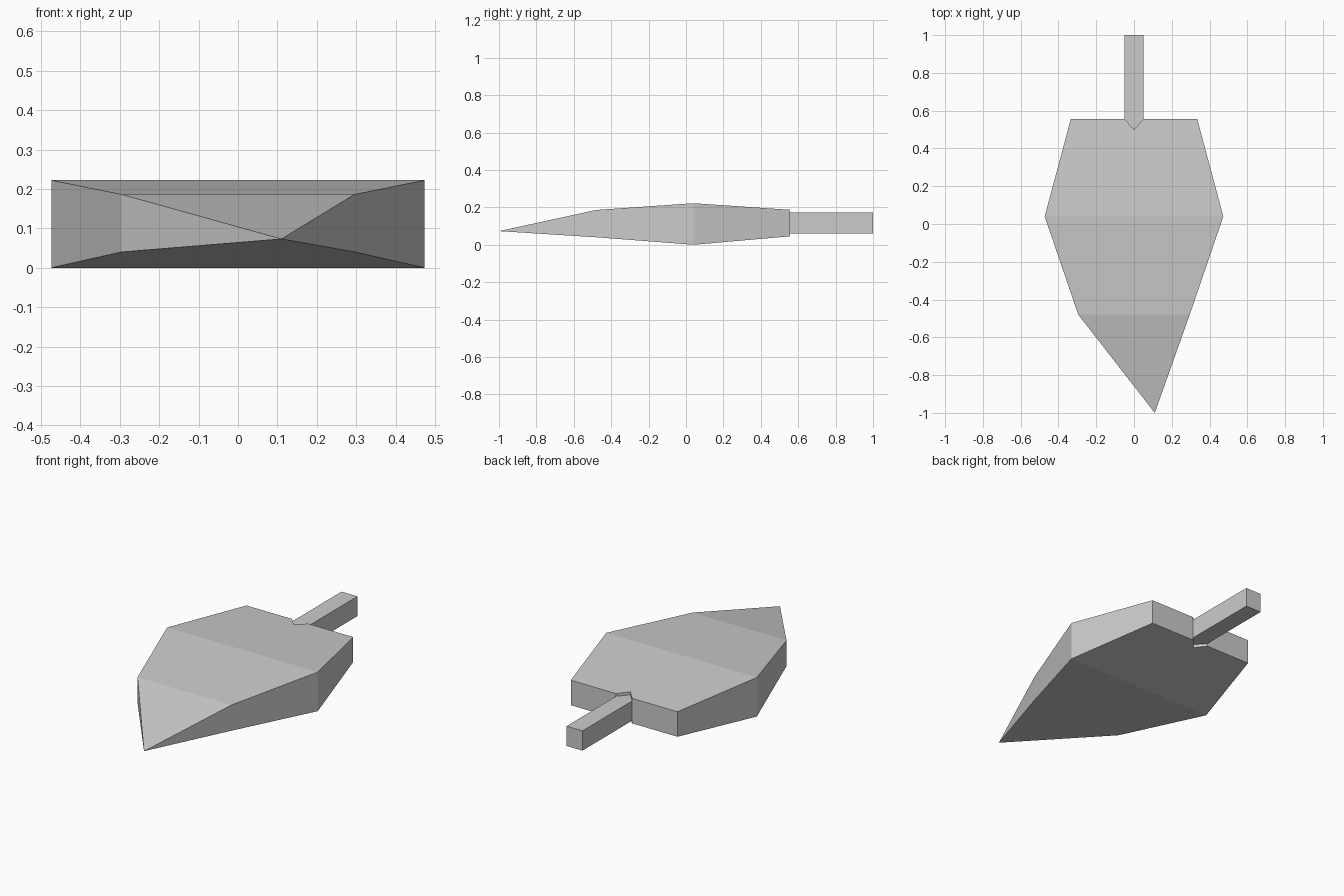
import bpy
import bmesh

cube = bpy.data.objects.get("Cube")
if cube:
    bpy.data.objects.remove(cube, do_unlink=True)

grey = bpy.data.materials.new("light_grey")
grey.use_nodes = True
colour = (0.6, 0.6, 0.6, 1)
grey.diffuse_color = colour
grey.node_tree.nodes["Principled BSDF"].inputs["Base Color"].default_value = colour


def slab(name, outline, bands):
    """Closed slab: outline points are (x, y, bottom, top); bands split the caps."""
    bm = bmesh.new()
    low = [bm.verts.new((x, y, b)) for x, y, b, t in outline]
    # Outline points with no thickness share one vertex
    high = [v if t == b else bm.verts.new((x, y, t))
            for v, (x, y, b, t) in zip(low, outline)]
    for band in bands:
        bm.faces.new([high[i] for i in band])
        bm.faces.new([low[i] for i in reversed(band)])
    for i in range(len(outline)):
        j = (i + 1) % len(outline)
        ring = list(dict.fromkeys([low[i], low[j], high[j], high[i]]))
        bm.faces.new(ring)
    bmesh.ops.recalc_face_normals(bm, faces=bm.faces)
    mesh = bpy.data.meshes.new(name)
    bm.to_mesh(mesh)
    bm.free()
    mesh.materials.append(grey)
    obj = bpy.data.objects.new(name, mesh)
    bpy.context.collection.objects.link(obj)
    return obj


# Leaf blade: half outline from shoulder to stem notch, mirrored around the bent tip
half = [(0.295, -0.48, 0.04, 0.186), (0.473, 0.04, 0, 0.222),
        (0.335, 0.555, 0.045, 0.187), (0.05, 0.555, 0.045, 0.187)]
tip = [(0.11, -1, 0.073, 0.073)]
notch = [(0, 0.5, 0.042, 0.19)]
mirrored = [(-x, y, b, t) for x, y, b, t in reversed(half)]
slab("leaf_blade", tip + half + notch + mirrored,
     [(0, 1, 9), (1, 2, 8, 9), (2, 3, 4, 5, 6, 7, 8)])

# Stem: square bar with a pointed end seated in the notch
stem_outline = [(0, 0.5), (0.05, 0.555), (0.05, 1), (-0.05, 1), (-0.05, 0.555)]
slab("stem", [(x, y, 0.06, 0.172) for x, y in stem_outline], [range(5)])
